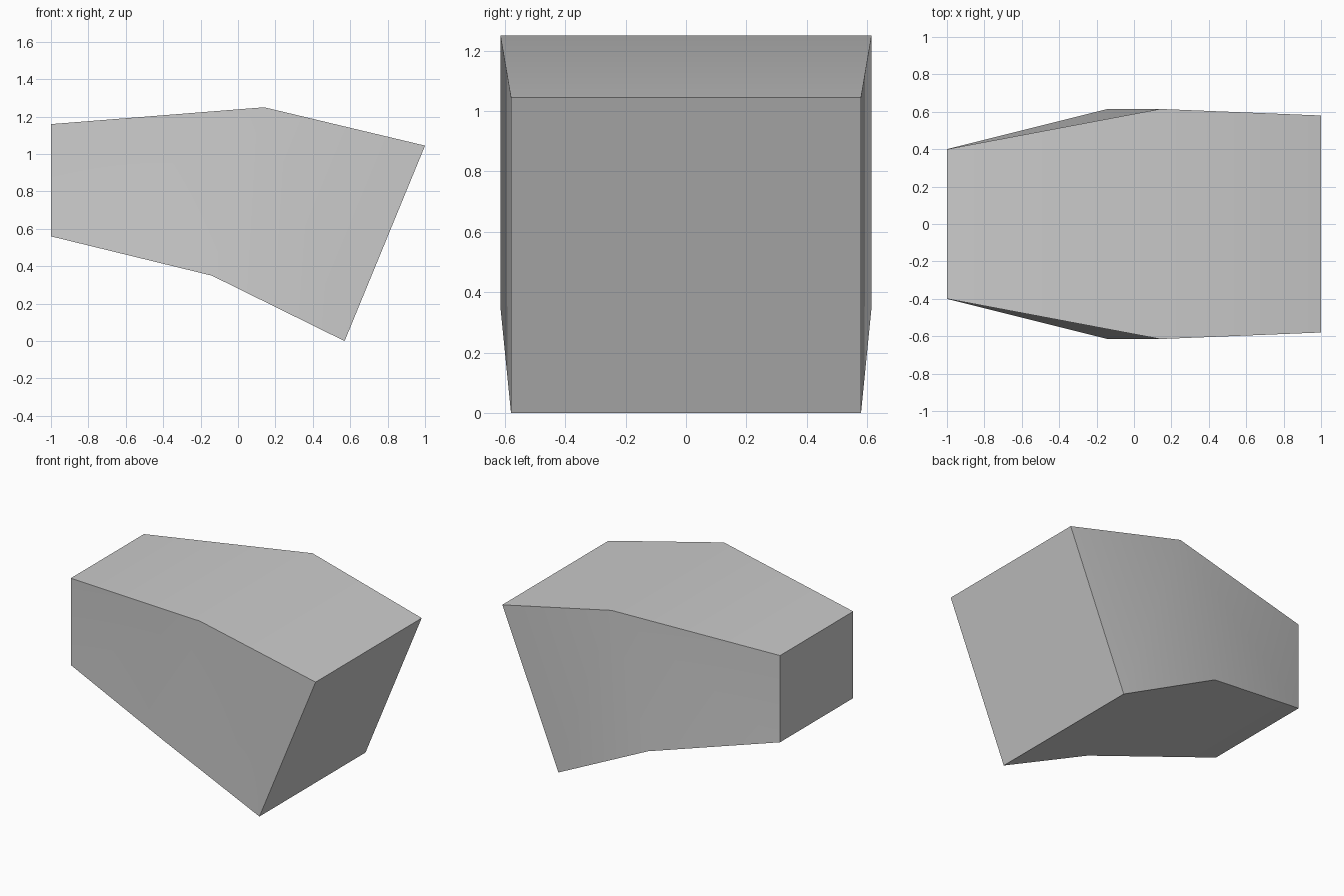
import bpy
import bmesh
import math

default = bpy.data.objects.get("Cube")
if default:
    bpy.data.objects.remove(default, do_unlink=True)

# Plain grey surface
grey = bpy.data.materials.new("plain_grey")
grey.use_nodes = True
colour = (0.6, 0.6, 0.6, 1)
grey.diffuse_color = colour
grey.node_tree.nodes["Principled BSDF"].inputs["Base Color"].default_value = colour

# Cross-sections along the block: bottom (x, z), top (x, z), half width
sections = [
    ((-1.0, 0.56), (-1.0, 1.16), 0.40),
    ((-0.14, 0.35), (0.14, 1.25), 0.615),
    ((0.57, 0.0), (1.0, 1.045), 0.58),
]

bm = bmesh.new()
rings = []
for (bx, bz), (tx, tz), w in sections:
    ring = [(bx, -w, bz), (bx, w, bz), (tx, w, tz), (tx, -w, tz)]
    rings.append([bm.verts.new(p) for p in ring])

# Bottom and top are quads; the twisted sides fold toward the top ridge
for a, b in zip(rings, rings[1:]):
    for lo, hi in ((0, 1), (2, 3)):
        bm.faces.new((a[lo], a[hi], b[hi], b[lo]))
for lo, hi in ((0, 3), (1, 2)):
    a, b, c = (r[lo] for r in rings)
    d, e, f = (r[hi] for r in rings)
    for tri in ((a, e, d), (a, b, e), (b, c, e), (c, f, e)):
        bm.faces.new(tri)

# End caps
bm.faces.new(rings[0])
bm.faces.new(rings[-1])
bmesh.ops.recalc_face_normals(bm, faces=bm.faces)

mesh = bpy.data.meshes.new("tapered_block")
bm.to_mesh(mesh)
bm.free()
mesh.materials.append(grey)
block = bpy.data.objects.new("tapered_block", mesh)
bpy.context.collection.objects.link(block)

# Soft shading across the shallow folds, crisp outer edges
bpy.ops.object.select_all(action="DESELECT")
block.select_set(True)
bpy.context.view_layer.objects.active = block
bpy.ops.object.shade_smooth_by_angle(angle=math.radians(30))
